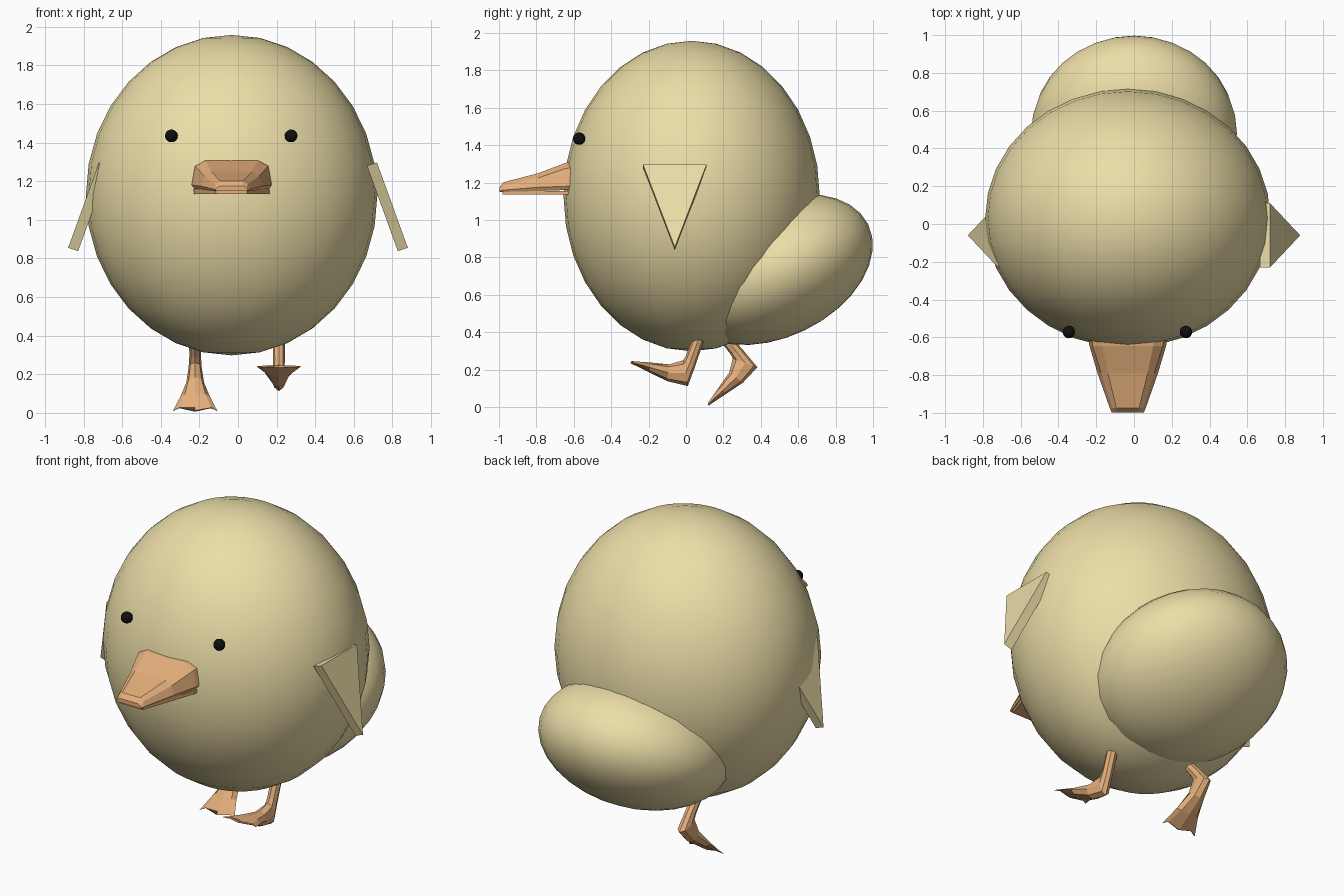
import bpy, bmesh, math
from mathutils import Vector, Matrix

if "Cube" in bpy.data.objects:
    bpy.data.objects.remove(bpy.data.objects["Cube"])


def material(name, rgb):
    m = bpy.data.materials.new(name)
    m.diffuse_color = (*rgb, 1)
    m.use_nodes = True
    m.node_tree.nodes["Principled BSDF"].inputs["Base Color"].default_value = m.diffuse_color
    return m


YELLOW = material("yellow_down", (0.84, 0.73, 0.39))
ORANGE = material("orange_skin", (0.78, 0.43, 0.20))
BLACK = material("black_eye", (0.005, 0.005, 0.005))


def ball(name, loc, radii, mat, tilt=0, seg=32, rings=16):
    bpy.ops.mesh.primitive_uv_sphere_add(segments=seg, ring_count=rings, radius=1,
                                         location=loc, rotation=(tilt, 0, 0))
    o = bpy.context.object
    o.name = name
    o.scale = radii
    o.data.materials.append(mat)
    bpy.ops.object.shade_smooth()
    return o


def loft(name, sections, mat):
    """Skin a row of equal-sized point rings and cap both ends."""
    bm = bmesh.new()
    rings = [[bm.verts.new(p) for p in s] for s in sections]
    n = len(rings[0])
    for a, b in zip(rings, rings[1:]):
        for i in range(n):
            j = (i + 1) % n
            bm.faces.new((a[i], a[j], b[j], b[i]))
    bm.faces.new(rings[0])
    bm.faces.new(rings[-1])
    bmesh.ops.recalc_face_normals(bm, faces=bm.faces[:])
    me = bpy.data.meshes.new(name)
    bm.to_mesh(me)
    bm.free()
    o = bpy.data.objects.new(name, me)
    bpy.context.collection.objects.link(o)
    me.materials.append(mat)
    return o


# Body and tail
ball("body", (-0.033, 0.03, 1.128), (0.755, 0.685, 0.83), YELLOW)
ball("tail", (0, 0.48, 0.735), (0.545, 0.55, 0.36), YELLOW, math.radians(26))

# Eyes
for side, x in (("left", -0.345), ("right", 0.275)):
    ball("eye_" + side, (x, -0.572, 1.435), (0.033,) * 3, BLACK, 0, 16, 10)


# Beak: bevelled trapezoid sections tapering to the tip
def beak_ring(y, bottom, mid, shoulder, top, w_base, w_shoulder, w_top):
    half = [(w_base * 0.93, bottom), (w_base, mid), (w_shoulder, shoulder), (w_top, top)]
    pts = half + [(-x, z) for x, z in reversed(half)]
    return [Vector((x - 0.033, y, z)) for x, z in pts]


loft("upper_beak", [
    beak_ring(-0.58, 1.16, 1.185, 1.285, 1.315, 0.215, 0.195, 0.14),
    beak_ring(-0.645, 1.16, 1.18, 1.275, 1.305, 0.203, 0.186, 0.135),
    beak_ring(-0.79, 1.155, 1.175, 1.225, 1.25, 0.16, 0.14, 0.105),
    beak_ring(-0.975, 1.15, 1.16, 1.185, 1.202, 0.095, 0.082, 0.06),
    beak_ring(-0.998, 1.15, 1.155, 1.165, 1.175, 0.085, 0.078, 0.06)], ORANGE)
loft("lower_beak", [
    [(-0.033 + sx * w, y, z) for sx, z in ((-1, 1.135), (1, 1.135), (1, 1.156), (-1, 1.156))]
    for y, w in ((-0.58, 0.205), (-0.66, 0.19), (-0.98, 0.08))], ORANGE)

# Wings: triangular plates leaning outward
for side, s in (("left", -1), ("right", 1)):
    loft("wing_" + side, [
        [(s * xt, -0.23, zt), (s * xt, 0.11, zt), (s * xb, -0.06, zb)]
        for xt, zt, xb, zb in ((0.668, 1.28, 0.828, 0.838), (0.72, 1.297, 0.88, 0.855))], YELLOW)

# Webbed foot and shank: (lower y,z), (upper y,z), half width
LEG = [((-0.30, 0.236), (-0.30, 0.246), 0.116),
       ((-0.20, 0.187), (-0.19, 0.238), 0.076),
       ((-0.10, 0.138), (-0.09, 0.228), 0.046),
       ((0.01, 0.112), (-0.015, 0.25), 0.034),
       ((0.05, 0.22), (0.00, 0.275), 0.030),
       ((0.097, 0.36), (0.04, 0.375), 0.032),
       ((0.12, 0.43), (0.065, 0.43), 0.034)]
HEEL = Vector((0, 0, 0.12))


def leg(name, heel, pitch):
    turn = Matrix.Translation(heel) @ Matrix.Rotation(pitch, 4, 'X') @ Matrix.Translation(-HEEL)
    rings = []
    for k, (lo, up, w) in enumerate(LEG):
        ring = []
        for i in range(8):
            a = math.tau * i / 8
            t = 0.5 + 0.5 * math.sin(a)
            y = lo[0] + (up[0] - lo[0]) * t
            z = lo[1] + (up[1] - lo[1]) * t
            if k == 0 and i % 2:
                y += 0.02  # scalloped web between toes
            ring.append(turn @ Vector((w * math.cos(a), y, z)))
        rings.append(ring)
    loft(name, rings, ORANGE)


leg("leg_right", Vector((0.212, 0, 0.12)), 0)
leg("leg_left", Vector((-0.222, 0.37, 0.208)), math.radians(60))
